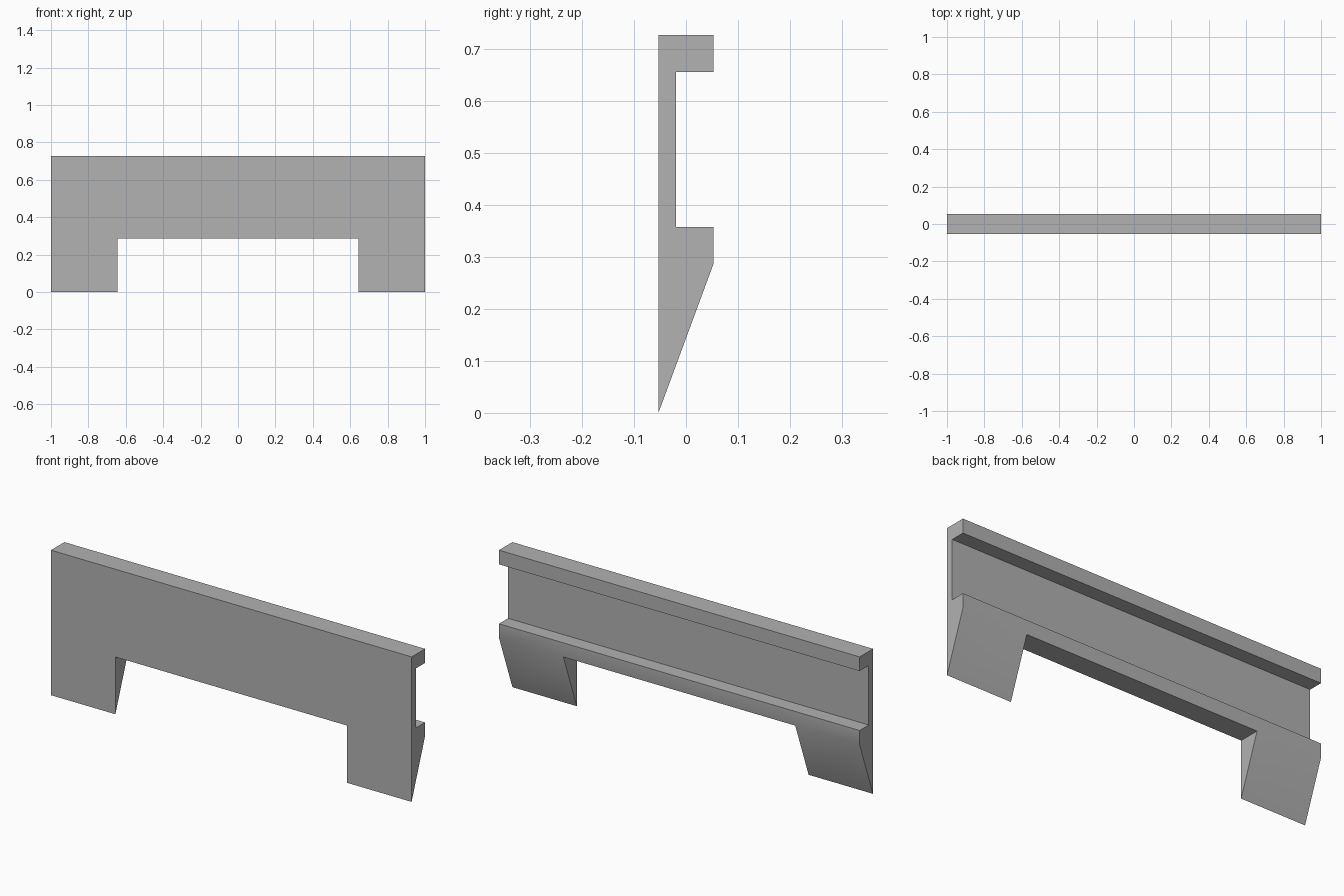
import bpy, bmesh, math

if "Cube" in bpy.data.objects:
    bpy.data.objects.remove(bpy.data.objects["Cube"], do_unlink=True)

# Main dimensions
FRONT, WEB, BACK = -0.053, -0.019, 0.053
TOP, LIP, SHELF, BASE = 0.727, 0.656, 0.358, 0.287
HALF, LEG_INNER = 1.0, 0.643

# Beam cross-section (y, z), front bottom round to back bottom, then the leg toe
profile = [(FRONT, BASE), (FRONT, TOP), (BACK, TOP), (BACK, LIP),
           (WEB, LIP), (WEB, SHELF), (BACK, SHELF), (BACK, BASE)]
toe = (FRONT, 0.0)

bm = bmesh.new()
stations = [-HALF, -LEG_INNER, LEG_INNER, HALF]
rings = [[bm.verts.new((x, y, z)) for y, z in profile + [toe]] for x in stations]
last = len(profile) - 1

# Long faces: the beam runs right across, the legs fill only the outer spans
for span, (a, b) in enumerate(zip(rings, rings[1:])):
    edges = [(i, i + 1) for i in range(last)]
    edges += [(last, 0)] if span == 1 else [(last, last + 1), (last + 1, 0)]
    for i, j in edges:
        bm.faces.new((a[i], a[j], b[j], b[i]))

# Outer end caps and the inner cheeks of the legs
for ring in (rings[0], rings[-1]):
    bm.faces.new(ring)
for ring in rings[1:3]:
    bm.faces.new((ring[0], ring[last], ring[last + 1]))
bmesh.ops.recalc_face_normals(bm, faces=bm.faces)

mesh = bpy.data.meshes.new("bracket_panel")
bm.to_mesh(mesh)
bm.free()
panel = bpy.data.objects.new("bracket_panel", mesh)
bpy.context.collection.objects.link(panel)

# Plain grey material
grey = bpy.data.materials.new("plain_grey")
grey.use_nodes = True
colour = (0.445, 0.445, 0.445, 1.0)
grey.diffuse_color = colour
grey.node_tree.nodes["Principled BSDF"].inputs["Base Color"].default_value = colour
mesh.materials.append(grey)

# Soft bend between back lip and leg slope, all other edges sharp
bpy.ops.object.select_all(action="DESELECT")
panel.select_set(True)
bpy.context.view_layer.objects.active = panel
bpy.ops.object.shade_smooth_by_angle(angle=math.radians(30))
